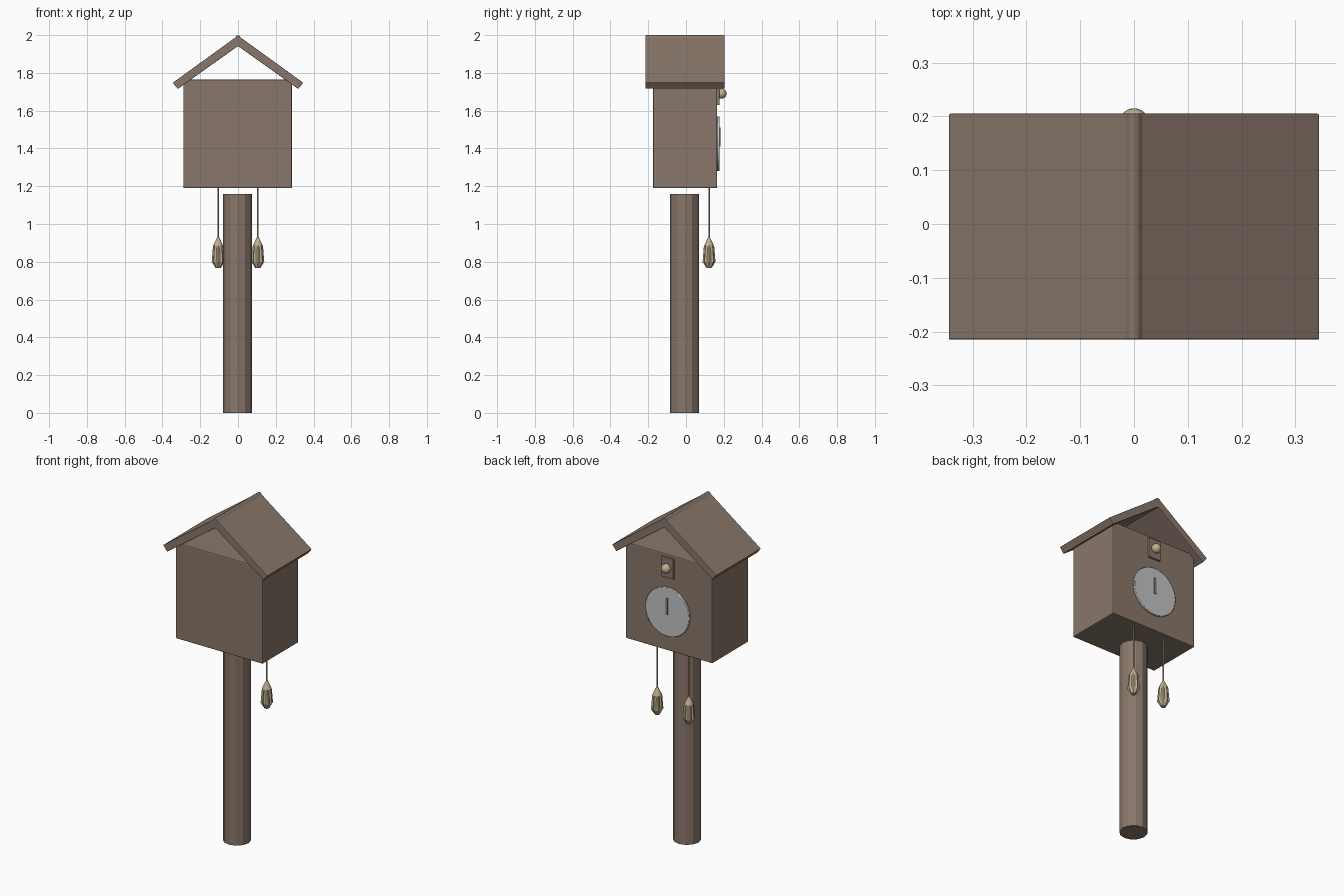
import bpy, bmesh, math
from mathutils import Matrix

if "Cube" in bpy.data.objects:
    bpy.data.objects.remove(bpy.data.objects["Cube"])


def material(name, rgb):
    m = bpy.data.materials.new(name)
    m.use_nodes = True
    m.diffuse_color = (*rgb, 1)
    m.node_tree.nodes["Principled BSDF"].inputs["Base Color"].default_value = (*rgb, 1)
    return m


WOOD = material("brown wood", (0.25, 0.185, 0.145))
TAN = material("pale tan", (0.52, 0.43, 0.28))
DIAL = material("light grey", (0.54, 0.55, 0.56))
MID = -0.005    # depth centre of the house
BACK = 0.165    # plane of the wall that carries the dial


def finish(bm, name, mat, bevel=0, smooth=0):
    bmesh.ops.recalc_face_normals(bm, faces=bm.faces)
    me = bpy.data.meshes.new(name)
    bm.to_mesh(me)
    bm.free()
    ob = bpy.data.objects.new(name, me)
    bpy.context.collection.objects.link(ob)
    me.materials.append(mat)
    if bevel:
        mod = ob.modifiers.new("soft edges", "BEVEL")
        mod.width, mod.segments = bevel, 2
    if smooth:
        bpy.ops.object.select_all(action="DESELECT")
        ob.select_set(True)
        bpy.context.view_layer.objects.active = ob
        bpy.ops.object.shade_smooth_by_angle(angle=math.radians(smooth))
    return ob


def box(name, mat, size, centre, bevel=0):
    bm = bmesh.new()
    m = Matrix.Translation(centre) @ Matrix.Diagonal((*size, 1))
    bmesh.ops.create_cube(bm, size=1, matrix=m)
    return finish(bm, name, mat, bevel)


def cylinder(name, mat, radius, depth, centre, sides, axis="Z", bevel=0, smooth=0):
    bm = bmesh.new()
    m = Matrix.Translation(centre)
    if axis == "Y":
        m = m @ Matrix.Rotation(math.pi / 2, 4, "X")
    bmesh.ops.create_cone(bm, cap_ends=True, segments=sides, radius1=radius,
                          radius2=radius, depth=depth, matrix=m)
    return finish(bm, name, mat, bevel, smooth)


# Post and house body
cylinder("post", WOOD, 0.077, 1.16, (-0.002, MID - 0.002, 0.58), 12)
box("house_body", WOOD, (0.575, 0.34, 0.575), (-0.002, MID, 1.4775), 0.006)

# Gabled roof: one chevron profile with a rounded ridge, extruded front to back
outer = [(0.345, 1.748), (0.016, 1.986), (0.008, 1.996), (0, 2.0)]
right = [(0.319, 1.715)] + outer
profile = right + [(-x, z) for x, z in reversed(right[:-1])] + [(0, 1.942)]
bm = bmesh.new()
face = bm.faces.new([bm.verts.new((x, MID - 0.21, z)) for x, z in profile])
ext = bmesh.ops.extrude_face_region(bm, geom=[face])["geom"]
bmesh.ops.translate(bm, vec=(0, 0.42, 0),
                    verts=[v for v in ext if isinstance(v, bmesh.types.BMVert)])
finish(bm, "roof", WOOD, 0.003)

# Dial and its hand
cylinder("dial", DIAL, 0.145, 0.014, (0, BACK + 0.006, 1.425), 48, "Y", 0.003, 30)
box("dial_hand", WOOD, (0.014, 0.008, 0.1), (0, BACK + 0.014, 1.46), 0.002)

# Small door with the bird's head
box("bird_door", WOOD, (0.08, 0.014, 0.12), (0, BACK + 0.006, 1.69), 0.003)
bm = bmesh.new()
bmesh.ops.create_uvsphere(bm, u_segments=24, v_segments=12, radius=0.027,
                          matrix=Matrix.Translation((0, 0.188, 1.69)))
finish(bm, "bird_head", TAN, smooth=60)


# Fluted cone-shaped weight, lofted from rings of alternating radius
def weight(name, x, y):
    bm = bmesh.new()
    rings = [(0.768, 0.014, 1), (0.8, 0.034, 0.8), (0.875, 0.028, 0.8),
             (0.885, 0.026, 1), (0.93, 0.005, 1)]
    n, loops = 16, []
    for z, r, groove in rings:
        loop = []
        for i in range(n):
            a, s = math.tau * i / n, r * (groove if i % 2 else 1)
            loop.append(bm.verts.new((x + s * math.cos(a), y + s * math.sin(a), z)))
        loops.append(loop)
    for lo, hi in zip(loops, loops[1:]):
        for i in range(n):
            j = (i + 1) % n
            bm.faces.new((lo[i], lo[j], hi[j], hi[i]))
    bm.faces.new(loops[0])
    bm.faces.new(loops[-1])
    return finish(bm, name, TAN)


# Hanging cords and weights
for side, x in (("left", 0.105), ("right", -0.105)):
    cylinder(side + "_cord", TAN, 0.004, 0.28, (x, 0.122, 1.06), 8)
    weight(side + "_weight", x, 0.122)
